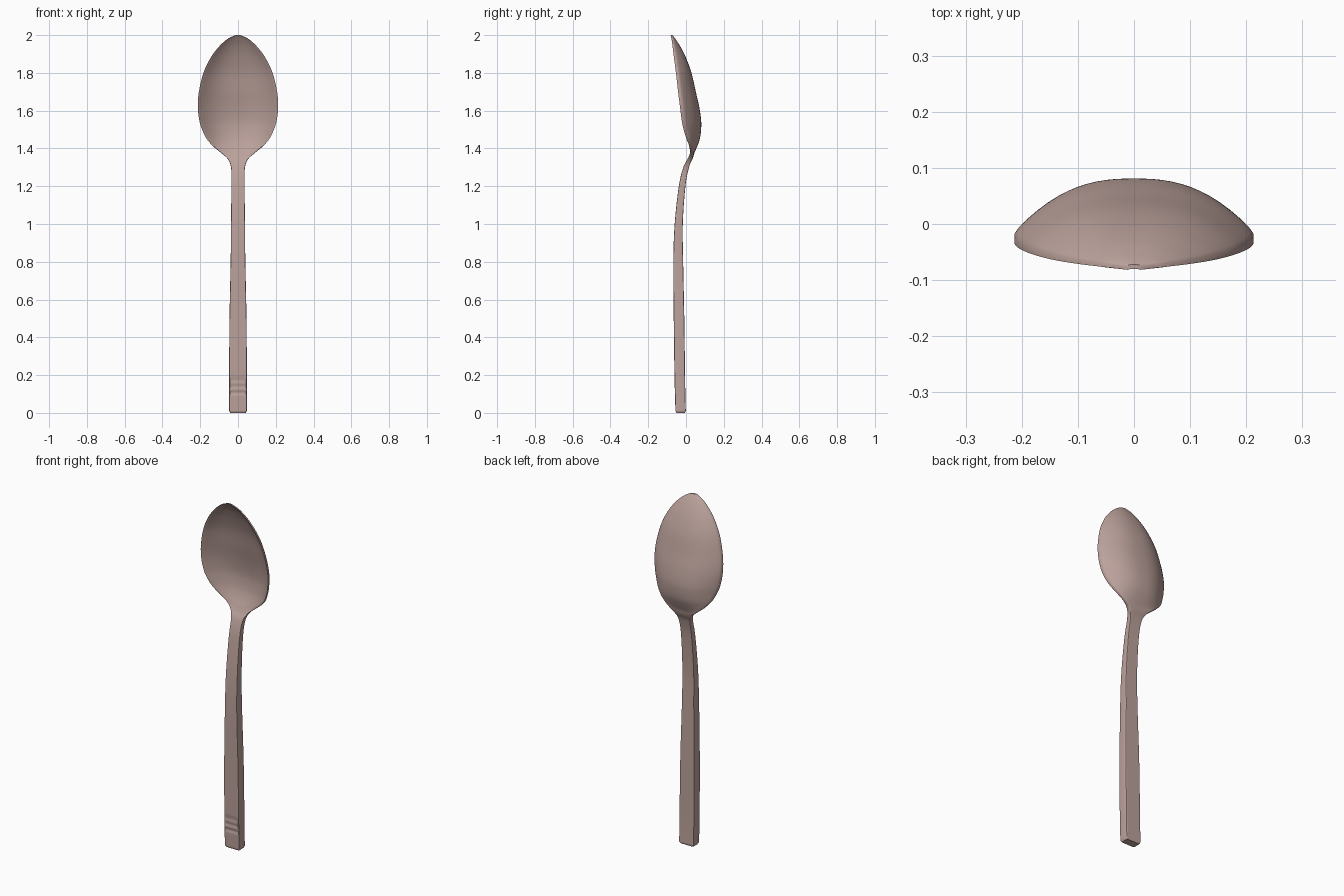
import bpy, bmesh, math

cube = bpy.data.objects.get("Cube")
if cube:
    bpy.data.objects.remove(cube, do_unlink=True)

metal = bpy.data.materials.new("rose_brown")
metal.use_nodes = True
colour = (0.50, 0.36, 0.33, 1)
metal.diffuse_color = colour
metal.node_tree.nodes["Principled BSDF"].inputs["Base Color"].default_value = colour

# Stations: height, half width, front edge, hollow depth, thickness
HANDLE = [
    (.01, .047, -.056, 0, .055), (.08, .047, -.058, 0, .055),
    (.2, .047, -.061, 0, .056), (.5, .045, -.065, 0, .056),
    (.8, .039, -.067, 0, .052), (1, .037, -.06, 0, .043),
    (1.2, .035, -.038, 0, .035), (1.3, .037, -.014, 0, .03)]
BOWL = [
    (1.345, .055, .008, .002, .025), (1.375, .088, .02, .004, .02),
    (1.41, .13, .015, .025, .019), (1.45, .165, 0, .053, .02),
    (1.5, .19, -.016, .076, .02), (1.55, .205, -.026, .086, .02),
    (1.62, .213, -.035, .085, .02), (1.7, .207, -.045, .078, .019),
    (1.8, .183, -.056, .068, .017), (1.88, .145, -.066, .051, .015),
    (1.94, .1, -.073, .031, .012), (1.98, .055, -.078, .012, .01),
    (2, .012, -.082, .002, .008)]
STEPS = 16
ACROSS = [i / 12 for i in range(-11, 12)]
ACROSS = [-1, -.97] + ACROSS + [.97, 1]


def spline(a, b, c, d, t):
    """Smooth blend from b to c."""
    return tuple(q + t * ((r - p) / 2 + t * (p - 2.5 * q + 2 * r - s / 2
                 + t * (1.5 * (q - r) + (s - p) / 2)))
                 for p, q, r, s in zip(a, b, c, d))


def section(z, w, edge, cup, thick):
    """Closed outline across the spoon: front row, then back row."""
    front, back = [], []
    for u in ACROSS:
        y = edge + cup * (1 - abs(u) ** 2.5)
        inset = thick * (.16 if abs(u) == 1 else .03 if abs(u) > .96 else 0)
        # Three shallow grooves near the handle end
        groove = 0
        if .09 < z < .19 and abs(u) < .9:
            groove = .002 * (1 - math.cos((z - .09) * 60 * math.pi))
        front.append((w * u, y + inset + groove, z))
        back.append((w * u, y + thick - inset, z))
    return front + back[::-1]


stations = HANDLE + BOWL
padded = [stations[0]] + stations + [stations[-1]]
rings = [section(0, .041, -.05, 0, .044)]
for i in range(len(stations) - 1):
    for k in range(STEPS):
        rings.append(section(*spline(*padded[i:i + 4], k / STEPS)))
rings.append(section(*stations[-1]))

# Loft the sections into one closed body
bm = bmesh.new()
loops = [[bm.verts.new(p) for p in ring] for ring in rings]
for low, high in zip(loops, loops[1:]):
    for j in range(len(low)):
        n = (j + 1) % len(low)
        bm.faces.new((low[j], low[n], high[n], high[j]))
bm.faces.new(loops[0][::-1])
bm.faces.new(loops[-1])
bmesh.ops.recalc_face_normals(bm, faces=bm.faces)
mesh = bpy.data.meshes.new("spoon_body")
bm.to_mesh(mesh)
bm.free()
mesh.materials.append(metal)
spoon = bpy.data.objects.new("spoon_body", mesh)
bpy.context.collection.objects.link(spoon)
bpy.context.view_layer.objects.active = spoon
spoon.select_set(True)
bpy.ops.object.shade_smooth_by_angle(angle=math.radians(40))
